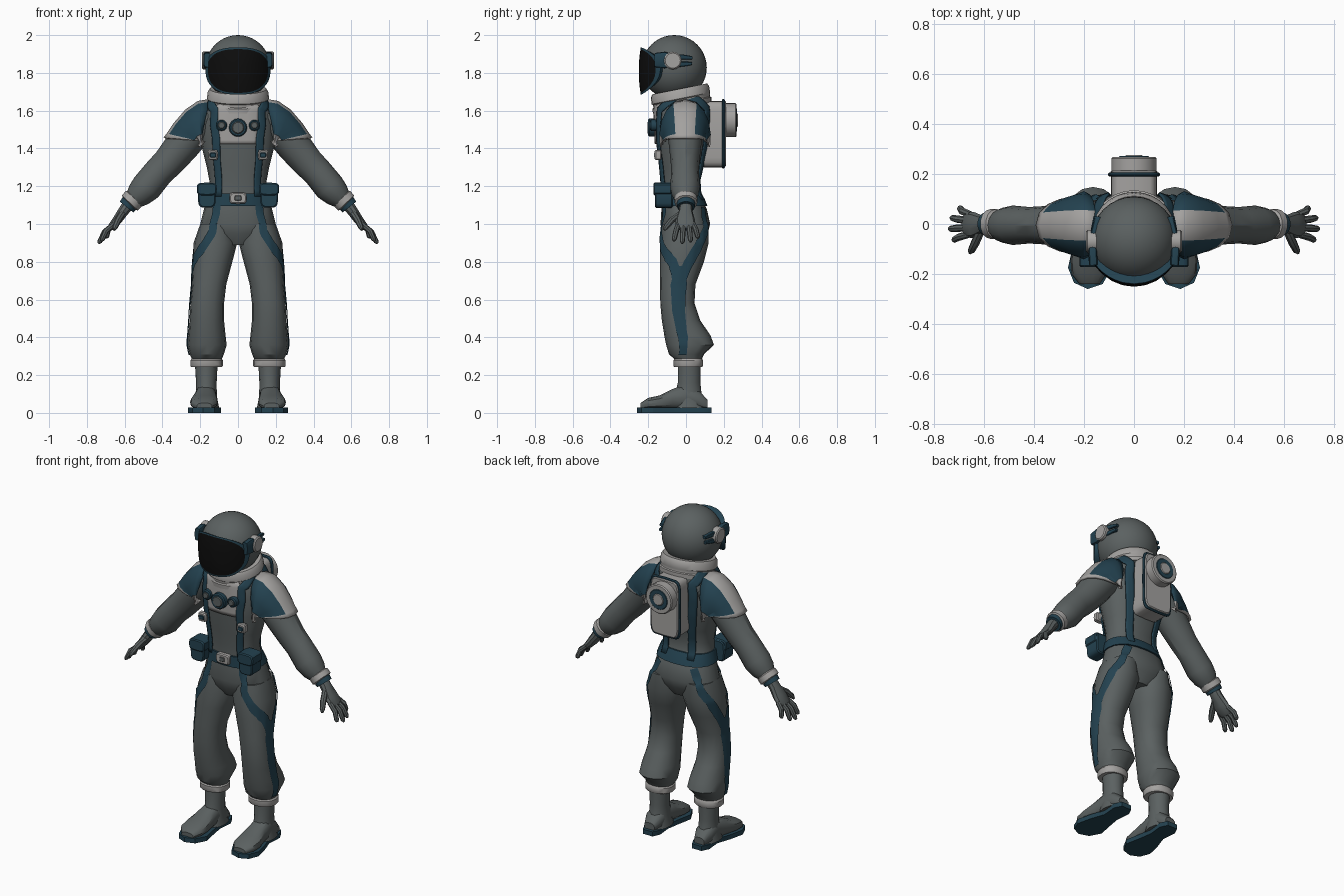
import bpy, bmesh
from math import sin, cos, pi, radians, sqrt
from mathutils import Vector
from mathutils.bvhtree import BVHTree

cube = bpy.data.objects.get("Cube")
if cube:
    bpy.data.objects.remove(cube)

V = Vector
made = []


def material(name, r, g, b):
    m = bpy.data.materials.new(name)
    m.use_nodes = True
    m.diffuse_color = (r, g, b, 1)
    m.node_tree.nodes["Principled BSDF"].inputs["Base Color"].default_value = (r, g, b, 1)
    return m


SUIT = material("suit grey", .105, .12, .12)
TEAL = material("dark teal", .017, .054, .08)
LIGHT = material("light grey", .37, .36, .35)
BLACK = material("visor black", .004, .004, .004)


def finish(name, bm, mats, mirror=False, solid=0, recalc=True):
    """Turn a bmesh into an object, optionally mirrored to the other side."""
    if recalc:
        bmesh.ops.recalc_face_normals(bm, faces=bm.faces)
    me = bpy.data.meshes.new(name)
    bm.to_mesh(me)
    bm.free()
    for m in mats:
        me.materials.append(m)
    ob = bpy.data.objects.new(name, me)
    bpy.context.collection.objects.link(ob)
    if solid:
        mod = ob.modifiers.new("thickness", "SOLIDIFY")
        mod.thickness, mod.offset = solid, 0
    if mirror:
        ob.modifiers.new("mirror", "MIRROR").use_mirror_merge = False
    made.append(ob)
    return ob


def spow(v, p):
    return (1 if v >= 0 else -1) * abs(v) ** p


def skin(bm, rows, closed=True):
    """Bridge rows of vertices with quads; returns faces tagged by row, column."""
    out, n = [], len(rows[0])
    for r in range(len(rows) - 1):
        for c in range(n if closed else n - 1):
            d = (c + 1) % n
            out.append((bm.faces.new((rows[r][c], rows[r][d], rows[r + 1][d], rows[r + 1][c])), r, c))
    return out


def loft(name, mat, rings, n=16, p=1, mirror=False):
    """Skin rings given as (centre, half axis, half axis); p under 1 is boxier."""
    bm = bmesh.new()
    rows = [[bm.verts.new(c + u * spow(cos(2 * pi * i / n), p) + w * spow(sin(2 * pi * i / n), p))
             for i in range(n)] for c, u, w in rings]
    skin(bm, rows)
    bm.faces.new(rows[0])
    bm.faces.new(rows[-1])
    return finish(name, bm, [mat], mirror)


def stack(name, mat, rows, n=16, p=.85, mirror=False, tilt=0):
    """Horizontal rings from (z, x min, x max, y front, y back)."""
    return loft(name, mat, [(V(((a + b) / 2, (f + k) / 2, z)), V(((b - a) / 2, 0, 0)),
                             V((0, (k - f) / 2, tilt * (k - f) / 2)))
                            for z, a, b, f, k in rows], n, p, mirror)


def tube(name, mat, pts, n=10, mirror=True):
    """Sweep along (point, radius in y, radius across)."""
    rings = []
    for i, (c, ry, rv) in enumerate(pts):
        t = (V(pts[min(i + 1, len(pts) - 1)][0]) - V(pts[max(i - 1, 0)][0])).normalized()
        u = (V((0, 1, 0)) - t * t.y).normalized()
        rings.append((V(c), u * ry, t.cross(u) * rv))
    return loft(name, mat, rings, n, 1, mirror)


def block(name, mat, c, hx, hz, y0, y1, p=.4, n=20, mirror=False):
    """Rounded block or disc extruded along y with eased edges."""
    e, rings = min(.006, (y1 - y0) / 3), []
    for y, s in ((y0, e), (y0 + e, 0), (y1 - e, 0), (y1, e)):
        rings.append((V((c[0], y, c[1])), V((hx - s, 0, 0)), V((0, 0, hz - s))))
    return loft(name, mat, rings, n, p, mirror)


def ribbon(name, mat, tree, path, widths, off=.007, across=4, mirror=True, solid=0):
    """Plate laid on the surface below a path of points."""
    bm, rows, steps = bmesh.new(), [], 6
    pts = [V(q) for q in path]
    samples = []
    for i in range(len(pts) - 1):
        for k in range(steps):
            f = k / steps
            samples.append((pts[i].lerp(pts[i + 1], f), widths[i] * (1 - f) + widths[i + 1] * f))
    samples.append((pts[-1], widths[-1]))
    for i, (q, w) in enumerate(samples):
        t = samples[min(i + 1, len(samples) - 1)][0] - samples[max(i - 1, 0)][0]
        hit, nor, _, _ = tree.find_nearest(q)
        out = (q - hit).normalized()
        side = t.cross(out).normalized()
        row = []
        for j in range(across + 1):
            h, m, _, _ = tree.find_nearest(hit + out * .02 + side * w * (j / across - .5))
            row.append(bm.verts.new(h + m * off))
        rows.append(row)
    skin(bm, rows, False)
    return finish(name, bm, [mat], mirror, solid)


# Torso and trousers
torso = stack("torso", SUIT, [(z, -x, x, f, b) for z, x, f, b in (
    (.89, .08, -.09, .08), (.95, .17, -.125, .115), (1.0, .2, -.135, .128), (1.08, .18, -.13, .11),
    (1.15, .158, -.128, .075), (1.22, .15, -.132, .065), (1.3, .165, -.14, .085),
    (1.42, .195, -.153, .11), (1.53, .198, -.16, .125), (1.61, .175, -.16, .13), (1.67, .13, -.14, .12))], 20)
leg = stack("trouser_leg", SUIT, [
    (1.0, .03, .2, -.125, .12), (.9, .004, .235, -.137, .12), (.8, .03, .238, -.138, .095),
    (.68, .062, .243, -.138, .05), (.58, .074, .252, -.136, .045), (.49, .074, .257, -.128, .075),
    (.41, .066, .263, -.115, .13), (.36, .06, .268, -.105, .148), (.31, .075, .255, -.09, .095),
    (.275, .09, .24, -.05, .08)], 16, .9, True)

bm = bmesh.new()
for ob in (torso, leg):
    bm.from_mesh(ob.data)
body = BVHTree.FromBMesh(bm)
bm.free()

# Trouser stripes, front and rear branches meeting at the side
ribbon("front_leg_stripe", TEAL, body,
       [(.135, -.17, 1.1), (.14, -.18, .97), (.2, -.15, .88), (.26, -.08, .8), (.27, -.04, .7)],
       [.05, .05, .055, .06, .06])
ribbon("rear_leg_stripe", TEAL, body,
       [(.13, .12, 1.1), (.19, .13, .98), (.25, .08, .88), (.27, .02, .79), (.27, -.03, .68)],
       [.05, .055, .06, .06, .05])
ribbon("side_leg_stripe", TEAL, body,
       [(.27, -.035, .78), (.27, -.035, .68), (.28, -.04, .55), (.29, -.02, .4), (.28, -.02, .3)],
       [.05, .1, .075, .055, .045])

# Braces, chest plate and chest dials
ribbon("brace_strap", TEAL, body,
       [(.13, -.17, 1.15), (.127, -.18, 1.3), (.13, -.19, 1.45), (.155, -.18, 1.61), (.16, -.02, 1.71),
        (.15, .15, 1.62), (.135, .15, 1.45), (.115, .13, 1.3), (.1, .11, 1.14)],
       [.042, .042, .045, .05, .05, .055, .055, .05, .045], .012, solid=.008)
ribbon("chest_plate", LIGHT, body, [(0, -.2, 1.66), (0, -.2, 1.55), (0, -.2, 1.42)],
       [.28, .25, .22], .008, 10, False, .008)
block("brace_buckle", LIGHT, (.133, 1.365), .027, .027, -.166, -.13, .4, 12, True)
block("brace_buckle_inset", TEAL, (.133, 1.365), .017, .013, -.17, -.16, .4, 12, True)
block("center_dial", TEAL, (0, 1.51), .048, .048, -.2, -.15, 1, 16)
block("center_dial_face", SUIT, (0, 1.51), .033, .033, -.205, -.19, 1, 16)
block("side_dial", TEAL, (.087, 1.522), .03, .03, -.19, -.14, 1, 12, True)
block("side_dial_face", SUIT, (.087, 1.522), .02, .02, -.194, -.18, 1, 12, True)

# Belt, buckle and pouches
stack("belt", TEAL, [(1.095, -.183, .183, -.14, .114), (1.13, -.173, .173, -.14, .1),
                     (1.162, -.163, .163, -.14, .083)], 20)
block("belt_buckle", LIGHT, (0, 1.137), .045, .03, -.155, -.12)
block("belt_buckle_inset", SUIT, (0, 1.137), .018, .014, -.159, -.15)
block("pouch", TEAL, (.165, 1.15), .047, .064, -.165, -.07, .5, 16, True)
block("pouch_flap", TEAL, (.165, 1.185), .053, .034, -.172, -.075, .5, 16, True)

# Boots
stack("ankle_cuff", LIGHT, [(.242, .085, .248, -.062, .085), (.25, .08, .252, -.067, .09),
                            (.278, .08, .252, -.067, .09), (.288, .088, .245, -.06, .084)], 16, .9, True)
stack("boot_shaft", SUIT, [(.26, .108, .228, -.045, .08), (.16, .113, .222, -.045, .078),
                           (.09, .112, .223, -.06, .085), (.025, .1, .235, -.08, .11)], 14, 1, True)
loft("boot_foot", SUIT, [(V((x, y, .018 + h / 2)), V((w, 0, 0)), V((0, 0, h / 2))) for y, x, w, h in (
    (.115, .17, .035, .05), (.07, .17, .055, .1), (0, .17, .055, .135), (-.07, .175, .06, .11),
    (-.14, .18, .074, .075), (-.2, .18, .07, .062), (-.24, .178, .04, .035))], 14, .8, True)
bm = bmesh.new()
outline = [(.135, .135), (.2, .135), (.222, .09), (.214, 0), (.245, -.09), (.264, -.175), (.24, -.235),
           (.185, -.26), (.125, -.24), (.09, -.175), (.108, -.085), (.122, 0), (.113, .09)]
skin(bm, [[bm.verts.new((x, y, z)) for x, y in outline] for z in (0, .028)])
for z in (0, 1):
    bm.faces.new(list(bm.verts)[z * len(outline):(z + 1) * len(outline)])
finish("boot_sole", bm, [TEAL], True)

# Arms, wrist cuffs and gloves
tube("sleeve", SUIT, [((x, -.005, z), a, b) for x, z, a, b in (
    (.15, 1.57, .1, .08), (.21, 1.52, .1, .095), (.3, 1.41, .085, .092), (.37, 1.325, .076, .083),
    (.42, 1.275, .073, .08), (.485, 1.195, .079, .082), (.525, 1.155, .07, .07), (.56, 1.12, .045, .048))], 12)
tube("wrist_cuff", LIGHT, [((x, 0, z), r, r) for x, z, r in (
    (.546, 1.14, .05), (.55, 1.136, .06), (.572, 1.112, .06), (.576, 1.108, .05))], 14)
tube("glove_cuff", TEAL, [((.57, 0, 1.115), .05, .05), ((.59, 0, 1.09), .047, .047)], 14)
tube("palm", SUIT, [((.575, 0, 1.11), .034, .034), ((.605, -.002, 1.07), .036, .03),
                    ((.64, -.004, 1.02), .052, .026), ((.67, -.002, .985), .052, .02),
                    ((.68, -.002, .972), .035, .012)])
for name, y, tip in (("little_finger", .038, (.7, .065, .925)), ("ring_finger", .013, (.733, .025, .905)),
                     ("middle_finger", -.014, (.74, -.02, .897)), ("index_finger", -.04, (.725, -.065, .91))):
    base, tip = V((.655, y, 1.0)), V(tip)
    tube(name, SUIT, [(base, .014, .014), (base.lerp(tip, .5) + V((.01, 0, .008)), .015, .015),
                      (base.lerp(tip, .9), .013, .013), (tip, .006, .006)], 8)
tube("thumb", SUIT, [((.61, -.02, 1.06), .016, .018), ((.635, -.075, 1.02), .017, .018),
                     ((.65, -.105, .985), .015, .015), ((.656, -.115, .968), .007, .007)], 8)

# Shoulder pads: rings fanned about the armpit, light edging and centre stripe
bm, rows = bmesh.new(), []
angles = [-95, -84, -65, -45, -24, 0, 24, 45, 65, 84, 95]
pivot = V((.2, 0, 1.44))
for x, z, ry in ((.15, 1.655, .125), (.21, 1.645, .13), (.275, 1.6, .125), (.335, 1.53, .115),
                 (.372, 1.475, .108), (.388, 1.455, .108)):
    up = V((x, 0, z)) - pivot
    rows.append([bm.verts.new(pivot + up * spow(cos(radians(a)), .8) + V((0, ry * spow(sin(radians(a)), .9) - .005, 0)))
                 for a in angles])
for face, r, c in skin(bm, rows, False):
    face.material_index = 1 if r == len(rows) - 2 or c in (0, 4, 5, len(angles) - 2) else 0
finish("shoulder_pad", bm, [TEAL, LIGHT], True, .014)

# Neck ring, tilted forward
stack("neck_collar", LIGHT, [(z, -x, x, f, b) for z, x, f, b in (
    (1.615, .168, -.175, .135), (1.64, .168, -.178, .135), (1.645, .16, -.172, .128), (1.66, .16, -.175, .126),
    (1.665, .165, -.182, .128), (1.70, .16, -.186, .122), (1.715, .15, -.178, .112))], 28, 1, False, .2)

# Helmet shell
centre = V((0, -.062, 1.828))
bm = bmesh.new()
bmesh.ops.create_uvsphere(bm, u_segments=32, v_segments=20, radius=.172)
bmesh.ops.translate(bm, verts=bm.verts, vec=centre)
finish("helmet", bm, [SUIT])

# Curved visor with its rim running back into the helmet
bm, rows, n = bmesh.new(), [], 36


def visor_point(s, i):
    a = 2 * pi * i / n
    h = s * .116 * spow(sin(a), .8)
    x = s * (.16 + .06 * h) * spow(cos(a), .8)
    return V((x, centre.y - sqrt(.188 ** 2 - x * x - .25 * h * h), 1.81 + h))


for s in (.05, .3, .55, .8, .95, 1, 1.08):
    rows.append([bm.verts.new(visor_point(s, i)) for i in range(n)])
rows.append([bm.verts.new(centre + (visor_point(1.1, i) - centre).normalized() * .165) for i in range(n)])
for face, r, c in skin(bm, rows):
    face.material_index = 1 if r >= 5 else 0
bm.faces.new(rows[0])
finish("visor", bm, [BLACK, TEAL])


# Earpieces: disc, front bracket and two rear prongs
def bar(name, mat, a, b, hz, hx):
    a, b = V(a), V(b)
    side = (b - a).cross(V((0, 0, 1))).normalized() * hx
    loft(name, mat, [(a, side, V((0, 0, hz * .85))), (a.lerp(b, .5), side, V((0, 0, hz))),
                     (b, side, V((0, 0, hz * .6)))], 12, .5, True)


bar("ear_bracket", TEAL, (.162, -.165, 1.868), (.168, -.06, 1.868), .044, .018)
bar("ear_prong_upper", TEAL, (.168, -.07, 1.888), (.143, .03, 1.88), .014, .014)
bar("ear_prong_lower", TEAL, (.168, -.07, 1.842), (.148, .03, 1.85), .014, .014)
loft("ear_disc", LIGHT, [(V((x, -.07, 1.865)), V((0, r, 0)), V((0, 0, r))) for x, r in (
    (.15, .047), (.185, .047), (.191, .04))], 16, 1, True)

# Life support pack with rear valve
block("pack", LIGHT, (0, 1.475), .092, .175, .09, .2, .3)
block("pack_trim", TEAL, (0, 1.478), .104, .184, .19, .206, .3)
block("pack_panel", LIGHT, (0, 1.478), .094, .174, .198, .213, .3)
block("valve", LIGHT, (0, 1.55), .09, .09, .2, .268, 1, 24)
block("valve_ring", TEAL, (0, 1.55), .062, .062, .26, .271, 1, 24)
block("valve_cap", LIGHT, (0, 1.55), .036, .036, .262, .275, 1, 20)

# Smooth shading with sharp edges kept
bpy.ops.object.select_all(action="DESELECT")
for ob in made:
    ob.select_set(True)
bpy.context.view_layer.objects.active = made[0]
bpy.ops.object.shade_smooth_by_angle(angle=radians(32))
